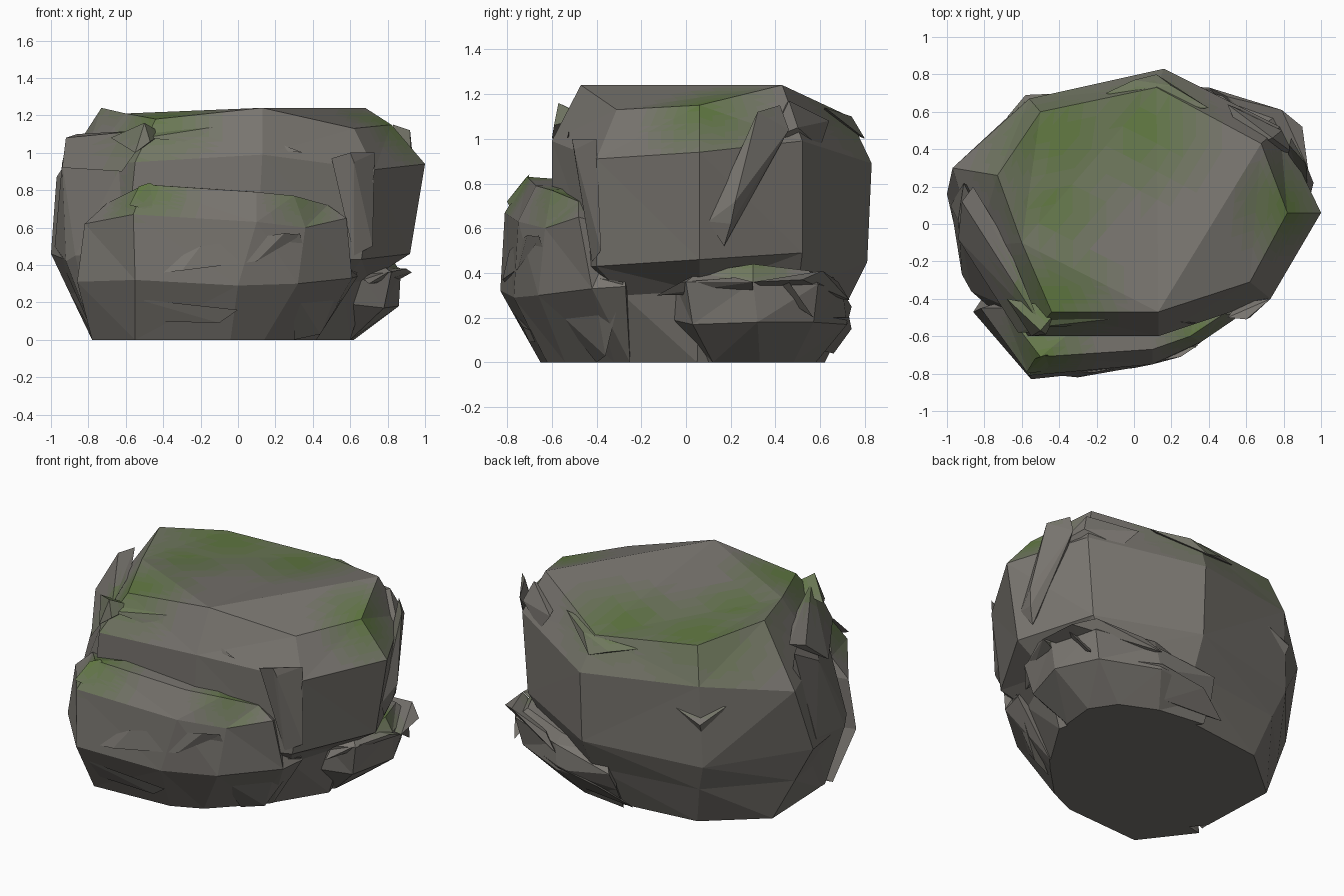
import bpy, bmesh
from mathutils import Vector

# Stone to moss shades
def shade(t):
    m = bpy.data.materials.new("stone" if t == 0 else "moss_blend")
    a, b = (0.19, 0.178, 0.16), (0.12, 0.19, 0.055)
    m.diffuse_color = (*[p + (q - p) * t for p, q in zip(a, b)], 1)
    return m

STEPS = 7
SHADES = [shade(i / (STEPS - 1)) for i in range(STEPS)]

# Moss patches: centre and radius
MOSS = [((-.42, .48, 1.17), .55), ((.05, .52, 1.15), .45), ((-.42, .1, 1.22), .34), ((-.42, -.4, 1.2), .4),
        ((.82, .1, 1.15), .34), ((-.5, -.72, .82), .34), ((.35, -.6, .74), .25), ((.75, .3, .44), .2)]

def finish(bm, name, cuts):
    bmesh.ops.recalc_face_normals(bm, faces=bm.faces)
    bmesh.ops.triangulate(bm, faces=bm.faces)
    if cuts:
        bmesh.ops.subdivide_edges(bm, edges=bm.edges, cuts=cuts, use_grid_fill=True)
        bmesh.ops.triangulate(bm, faces=bm.faces)
    for f in bm.faces:
        c = f.calc_center_median()
        t = max(1.15 * (1 - (c - Vector(p)).length / r) for p, r in MOSS)
        t *= min(1, max(0, f.normal.z * 1.5 + .1))
        f.material_index = round(min(1, max(0, t)) * (STEPS - 1))
    me = bpy.data.meshes.new(name)
    bm.to_mesh(me)
    bm.free()
    for m in SHADES:
        me.materials.append(m)
    bpy.context.collection.objects.link(bpy.data.objects.new(name, me))

# Closed solid from matching rings of points
def loft(name, rings, cuts=7):
    bm = bmesh.new()
    rs = [[bm.verts.new(p) for p in r] for r in rings]
    n = len(rs[0])
    for lo, hi in zip(rs, rs[1:]):
        for i in range(n):
            j = (i + 1) % n
            bm.faces.new((lo[i], lo[j], hi[j], hi[i]))
    bm.faces.new(rs[0][::-1])
    bm.faces.new(rs[-1])
    finish(bm, name, cuts)

# Angular splinter wrapped around a few points
def chip(name, *pts):
    bm = bmesh.new()
    for p in pts:
        bm.verts.new(p)
    bmesh.ops.convex_hull(bm, input=bm.verts)
    finish(bm, name, 2)

# Main boulder, undercut below the waist on the right
base = [(-.55, -.5, 0), (.05, -.5, 0), (.4, -.27, 0), (.6, .05, 0), (.5, .42, 0),
        (.15, .6, 0), (-.45, .53, 0), (-.78, .25, 0), (-.76, -.25, 0)]
under = [(-.58, -.56, .25), (.1, -.55, .25), (.56, -.28, .3), (.7, .06, .32), (.62, .5, .32),
         (.15, .71, .25), (-.52, .61, .25), (-.9, .2, .25), (-.83, -.27, .25)]
waist = [(-.6, -.6, .45), (.1, -.6, .42), (.66, -.4, .43), (.92, .06, .46), (.74, .52, .49),
         (.16, .81, .45), (-.58, .66, .42), (-1, .16, .46), (-.9, -.28, .42)]
shoulder = [(-.55, -.6, .95), (.13, -.6, .99), (.73, -.4, .91), (1, .06, .94), (.78, .52, .99),
            (.16, .83, .89), (-.56, .67, .93), (-.97, .3, .87), (-.84, -.12, .92)]
crown = [(-.44, -.47, 1.18), (.13, -.47, 1.24), (.62, -.31, 1.13), (.82, .06, 1.15), (.68, .43, 1.24),
         (.12, .73, 1.1), (-.5, .6, 1.15), (-.73, .26, 1.24), (-.6, -.1, 1.21)]
loft("main_boulder", [base, under, waist, shoulder, crown])

# Front boulder leaning on the main one
loft("front_boulder", [
    [(-.78, -.35, 0), (-.55, -.65, 0), (-.04, -.62, 0), (.14, -.54, 0), (.36, -.32, 0), (.42, -.25, 0), (0, -.2, 0)],
    [(-.86, -.47, .31), (-.55, -.83, .32), (0, -.77, .29), (.32, -.66, .3), (.61, -.42, .33), (.64, -.27, .34), (0, -.2, .3)],
    [(-.82, -.45, .62), (-.56, -.81, .67), (.1, -.75, .63), (.36, -.63, .6), (.58, -.48, .65), (.5, -.3, .6), (0, -.2, .65)],
    [(-.7, -.45, .73), (-.5, -.71, .83), (.1, -.67, .79), (.3, -.6, .77), (.48, -.48, .72), (.35, -.3, .7), (0, -.3, .8)]])

# Layered ledge wrapping the right side round to the back
loft("side_ledge", [
    [(.52, .02, 0), (.6, .12, 0), (.62, .33, 0), (.52, .48, 0), (.3, .58, 0), (.0, .62, 0), (.3, .3, 0)],
    [(.6, -.06, .19), (.78, .03, .17), (.86, .32, .18), (.74, .57, .18), (.4, .72, .17), (.0, .69, .14), (.3, .3, .15)],
    [(.65, -.05, .35), (.82, .0, .36), (.87, .3, .36), (.78, .59, .35), (.42, .7, .32), (.02, .74, .25), (.3, .3, .33)],
    [(.6, .0, .38), (.77, .05, .4), (.82, .3, .44), (.72, .55, .41), (.4, .66, .38), (.1, .65, .33), (.3, .3, .4)]], 4)
chip("ledge_rim_front", (.7, -.13, .3), (.8, -.02, .36), (.9, .22, .38), (.93, .3, .36), (.84, .3, .31), (.6, .2, .38))
chip("ledge_rim_back", (.93, .3, .36), (.9, .52, .37), (.79, .61, .41), (.5, .68, .36), (.4, .73, .28), (.7, .4, .31))
chip("ledge_splinter", (.7, .44, .37), (.8, .57, .2), (.87, .46, .36), (.76, .36, .34))
chip("ledge_layer", (.72, .56, .2), (.4, .73, .2), (.1, .74, .15), (-.1, .66, .04), (.3, .62, .05), (.4, .5, .1))

# Upright slabs on the left face
chip("left_slab", (-.91, .22, 1.06), (-.94, .02, .95), (-.98, .1, .5), (-.92, -.27, .42), (-.87, -.36, .45),
     (-.76, -.3, 0), (-.74, .1, 0), (-.55, -.5, 1.08), (-.64, -.56, .45), (-.6, -.3, .1))
chip("left_slab_rim", (-.92, .12, 1.08), (-.86, .2, 1.1), (-.94, -.08, .92), (-.55, -.58, 1.0),
     (-.5, -.54, 1.12), (-.62, -.58, .9), (-.68, -.1, 1.1))

# Splinters around the main boulder
chip("right_shard", (.83, .42, 1.15), (.92, .32, 1.12), (.84, .46, 1.04), (.96, .22, .72),
     (.93, .1, .63), (.9, .17, .52), (.94, .2, .62), (.82, .3, .8))
chip("right_back_chip", (.74, .46, 1.17), (.79, .5, 1.05), (.5, .64, 1.08), (.6, .6, .96), (.85, .38, 1.0), (.6, .4, 1.1))
chip("corner_splinter", (.6, -.51, 1.0), (.62, -.5, .95), (.73, -.4, 1.0), (.56, -.42, .9),
     (.62, -.42, .45), (.72, -.38, .5), (.5, -.5, .97))
chip("crest_chip", (-.47, -.59, 1.06), (-.5, -.57, 1.16), (-.68, -.4, 1.08), (-.4, -.45, 1.1), (-.55, -.6, 1.0))
chip("crest_ledge", (-.5, -.55, 1.08), (0, -.52, 1.09), (-.05, -.5, 1.15), (-.45, -.45, 1.14), (.35, -.53, 1.0))
chip("back_chip", (.0, .77, 1.04), (.12, .8, 1.0), (.2, .74, 1.1), (.4, .62, 1.14), (-.15, .7, 1.07), (.1, .6, 1.08))
chip("back_star", (-.58, .69, .7), (-.35, .7, .8), (-.68, .57, .8), (-.56, .63, .58))

# Splinters on the front boulder
chip("front_tip", (-.53, -.72, .82), (-.47, -.7, .84), (-.58, -.8, .72), (-.36, -.72, .76), (-.5, -.79, .7))
chip("front_layer", (-.5, -.8, .35), (.25, -.71, .57), (.34, -.65, .56), (.1, -.75, .42), (-.2, -.79, .5), (-.3, -.82, .37))
chip("front_notch", (.2, -.7, .5), (.33, -.66, .57), (.36, -.62, .46), (.22, -.64, .42))
chip("foot_wedge", (.3, -.6, .25), (.58, -.42, .38), (.44, -.36, .03), (.3, -.4, 0), (.64, -.28, .36))
chip("foot_layer", (-.55, -.77, .22), (-.1, -.7, .09), (-.5, -.7, .1), (0, -.73, .16), (-.3, -.6, .1))
